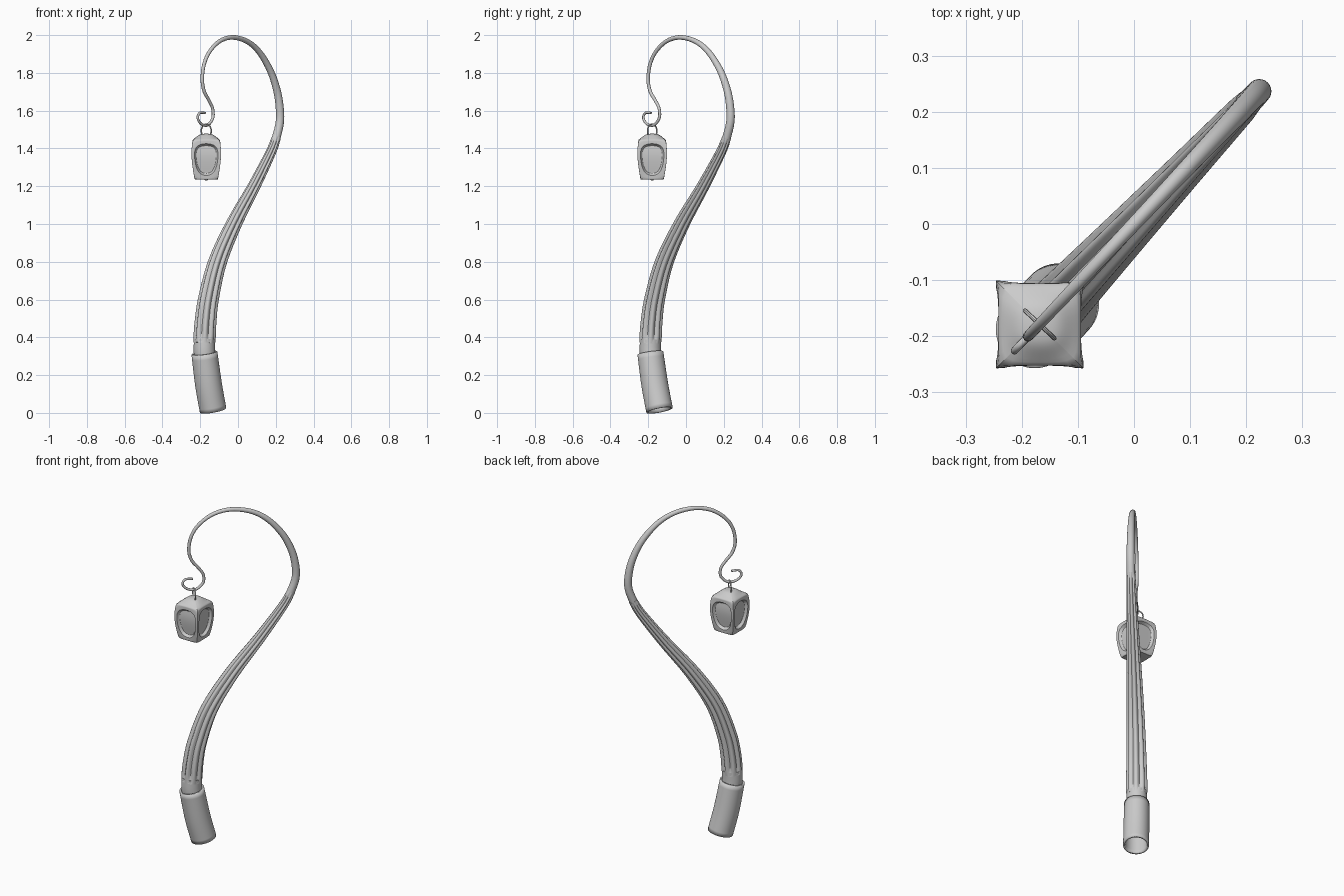
import bpy, bmesh, math
from mathutils import Vector

if "Cube" in bpy.data.objects:
    bpy.data.objects.remove(bpy.data.objects["Cube"])

SLOPE = 1.06                       # the lamp lies in the upright plane y = SLOPE * x
SIDE = Vector((SLOPE, -1, 0)).normalized()


def finish(name, bm, angle=35):
    bmesh.ops.recalc_face_normals(bm, faces=bm.faces)
    me = bpy.data.meshes.new(name)
    bm.to_mesh(me)
    bm.free()
    ob = bpy.data.objects.new(name, me)
    bpy.context.collection.objects.link(ob)
    bpy.context.view_layer.objects.active = ob
    for o in bpy.context.selected_objects:
        o.select_set(False)
    ob.select_set(True)
    bpy.ops.object.shade_smooth_by_angle(angle=math.radians(angle))
    return ob


def smooth_path(pts, n):
    """Catmull-Rom samples of (x, z, radius) points."""
    p = [Vector(q) for q in pts]
    p = [2 * p[0] - p[1]] + p + [2 * p[-1] - p[-2]]
    out = []
    for i in range(1, len(p) - 2):
        a, b, c, d = p[i - 1:i + 3]
        for k in range(n):
            t = k / n
            out.append(0.5 * (2 * b + (c - a) * t + (2 * a - 5 * b + 4 * c - d) * t * t
                              + (3 * b - a - 3 * c + d) * t ** 3))
    return out + [p[-2]]


def sweep(name, path, segs, shape=None, caps=True, closed=False):
    """Sweep rings square to a path of (x, z, radius); shape scales the radius."""
    bm = bmesh.new()
    pos = [Vector((q[0], SLOPE * q[0], q[1])) for q in path]
    rings = []
    for i, q in enumerate(path):
        t = (pos[min(i + 1, len(pos) - 1)] - pos[max(i - 1, 0)]).normalized()
        up = t.cross(SIDE)
        ring = []
        for k in range(segs):
            a = 2 * math.pi * k / segs
            r = q[2] * (shape(i / (len(path) - 1), a) if shape else 1)
            ring.append(bm.verts.new(pos[i] + r * (math.cos(a) * SIDE + math.sin(a) * up)))
        rings.append(ring)
    for r1, r2 in zip(rings, rings[1:]):
        for k in range(segs):
            j = (k + 1) % segs
            bm.faces.new((r1[k], r1[j], r2[j], r2[k]))
    if caps:
        bm.faces.new(rings[0])
        bm.faces.new(rings[-1])
    return finish(name, bm)


# Base sleeve, hollow from below
sleeve = smooth_path([(-0.132, 0.014, 0.071), (-0.156, 0.15, 0.071), (-0.178, 0.317, 0.069)], 6)
base = sweep("base_sleeve", sleeve, 40, caps=False)
sol = base.modifiers.new("wall", 'SOLIDIFY')
sol.thickness = 0.010
sol.offset = -1

# Plain collar closing the top of the sleeve
sweep("collar", smooth_path([(-0.174, 0.285, 0.057), (-0.178, 0.33, 0.057),
                             (-0.177, 0.39, 0.056)], 3), 40)
sweep("sleeve_top", [(-0.1745, 0.29, 0.063), (-0.1777, 0.314, 0.063)], 40)


# Fluted post
def flutes(t, a):
    fade = min(1, t / 0.05, (1 - t) / 0.06)
    return 1 + fade * (0.05 - 0.22 * abs(math.sin(4 * a)) ** 3)


post = [(-0.178, 0.37, 0.057), (-0.172, 0.48, 0.055), (-0.155, 0.61, 0.052),
        (-0.108, 0.80, 0.047), (-0.022, 1.0, 0.040), (0.085, 1.2, 0.032),
        (0.174, 1.38, 0.026), (0.204, 1.46, 0.0235)]
sweep("fluted_post", smooth_path(post, 6), 64, flutes)

# Smooth tapering hook with its curled end
hook = [(0.201, 1.45, 0.023), (0.22, 1.53, 0.022), (0.222, 1.60, 0.0215), (0.208, 1.70, 0.020),
        (0.172, 1.81, 0.018), (0.113, 1.91, 0.0155), (0.048, 1.967, 0.0135),
        (-0.03, 1.988, 0.012), (-0.098, 1.967, 0.011), (-0.152, 1.91, 0.010),
        (-0.181, 1.84, 0.0095), (-0.189, 1.76, 0.009), (-0.178, 1.70, 0.009),
        (-0.154, 1.655, 0.0085), (-0.134, 1.61, 0.008), (-0.134, 1.56, 0.008),
        (-0.162, 1.523, 0.0075), (-0.195, 1.53, 0.007), (-0.213, 1.56, 0.0065),
        (-0.203, 1.588, 0.0065), (-0.174, 1.588, 0.006)]
sweep("hook", smooth_path(hook, 5), 24)

# Hanging ring, standing across the lamp plane
CX, CY = -0.168, -0.179
bm = bmesh.new()
N, M = 28, 8
grid = []
for i in range(N):
    a = 2 * math.pi * i / N
    out = SIDE * math.cos(a) + Vector((0, 0, 1)) * math.sin(a)
    nrm = out.cross(SIDE.cross(Vector((0, 0, 1)))).cross(out).normalized()
    row = []
    for k in range(M):
        b = 2 * math.pi * k / M
        row.append(bm.verts.new(Vector((CX, CY, 1.493)) + out * (0.036 + 0.004 * math.cos(b))
                                + nrm * 0.004 * math.sin(b)))
    grid.append(row)
for i in range(N):
    for k in range(M):
        r1, r2, j = grid[i], grid[(i + 1) % N], (k + 1) % M
        bm.faces.new((r1[k], r1[j], r2[j], r2[k]))
finish("hanging_ring", bm)

# Lantern: square rings, each side with a sunken panel, then subdivided
bm = bmesh.new()
levels = [(0.062, 1.235), (0.083, 1.36), (0.073, 1.445), (0.035, 1.480)]
sq = [[bm.verts.new((CX + h * sx, CY + h * sy, z)) for sx, sy in ((-1, -1), (1, -1), (1, 1), (-1, 1))]
      for h, z in levels]
sides = [[] for _ in range(4)]
for lv in range(3):
    for k in range(4):
        j = (k + 1) % 4
        f = bm.faces.new((sq[lv][k], sq[lv][j], sq[lv + 1][j], sq[lv + 1][k]))
        if lv < 2:
            sides[k].append(f)
bottom = bm.faces.new(sq[0][::-1])
bm.faces.new(sq[-1])
crease = bm.edges.layers.float.new("crease_edge")
for e in bm.edges:
    z0, z1 = sorted(v.co.z for v in e.verts)
    corner = z1 - z0 > 0.01
    e[crease] = 0.8 if corner and z1 < 1.45 else (0.75 if z1 < 1.3 or 1.44 < z1 < 1.45 else 0.2)
    if not corner and 1.3 < z1 < 1.4:
        e[crease] = 0
bmesh.ops.recalc_face_normals(bm, faces=bm.faces)
for panel in sides:
    bmesh.ops.inset_region(bm, faces=panel, thickness=0.017, depth=-0.002, use_even_offset=True)
    bmesh.ops.inset_region(bm, faces=panel, thickness=0.008, depth=-0.016, use_even_offset=True)
lantern = finish("lantern", bm, 50)
sub = lantern.modifiers.new("soften", 'SUBSURF')
sub.levels = sub.render_levels = 3

# Small button under the lantern
bm = bmesh.new()
bmesh.ops.create_uvsphere(bm, u_segments=16, v_segments=8, radius=0.009)
bmesh.ops.translate(bm, verts=bm.verts, vec=(CX, CY, 1.238))
finish("lantern_button", bm)
